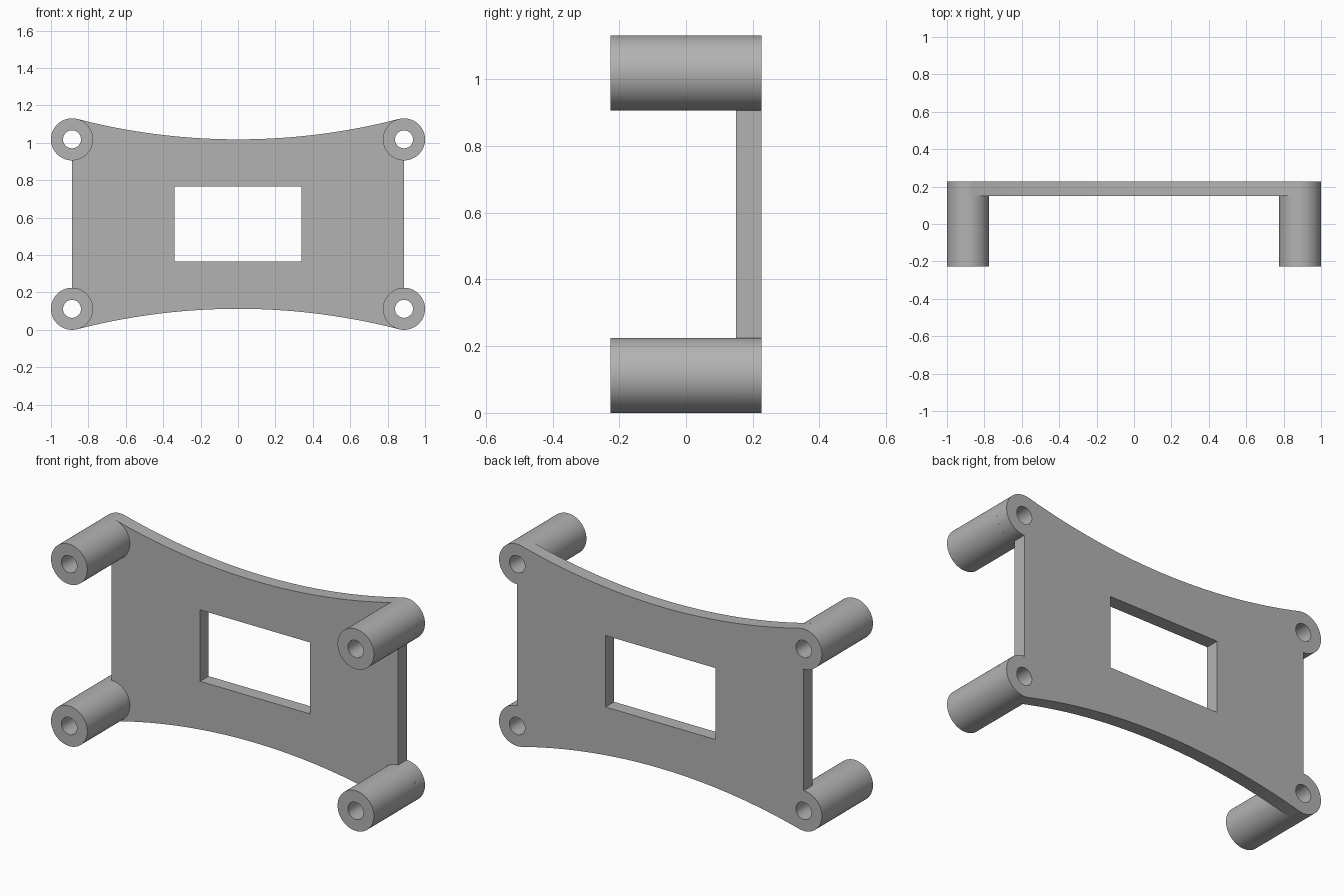
import bpy
import bmesh
from math import sin, cos, pi, atan2, radians

HEIGHT = 1.131
MID = HEIGHT / 2
BOSS_R, HOLE_R = 0.1125, 0.048
BOSS_X = 1 - BOSS_R
BOSS_Z = MID - BOSS_R                  # distance of boss centres from mid height
FRONT, PLATE_FRONT, BACK = -0.226, 0.15, 0.226

cube = bpy.data.objects.get("Cube")
if cube:
    bpy.data.objects.remove(cube, do_unlink=True)

grey = bpy.data.materials.new("plain grey")
grey.use_nodes = True
COLOUR = (0.45, 0.45, 0.45, 1)
grey.diffuse_color = COLOUR
grey.node_tree.nodes["Principled BSDF"].inputs["Base Color"].default_value = COLOUR


def arc(cx, cz, r, start, end, steps):
    angles = [start + (end - start) * i / steps for i in range(steps + 1)]
    return [(cx + r * cos(a), cz + r * sin(a)) for a in angles]


def circle(cx, cz, r):
    return arc(cx, cz, r, 0, 2 * pi, 64)[:-1]


def extruded_profile(name, loops, y0, y1):
    """Filled flat profile with holes, drawn in x-z and extruded from y0 to y1."""
    curve = bpy.data.curves.new(name, "CURVE")
    curve.dimensions = "2D"
    curve.fill_mode = "BOTH"
    curve.extrude = (y1 - y0) / 2
    for loop in loops:
        spline = curve.splines.new("POLY")
        spline.points.add(len(loop) - 1)
        for point, (x, z) in zip(spline.points, loop):
            point.co = (x, z, 0, 1)
        spline.use_cyclic_u = True
    obj = bpy.data.objects.new(name, curve)
    bpy.context.collection.objects.link(obj)
    obj.location = (0, (y0 + y1) / 2, MID)
    obj.rotation_euler.x = pi / 2
    bpy.ops.object.select_all(action="DESELECT")
    obj.select_set(True)
    bpy.context.view_layer.objects.active = obj
    bpy.ops.object.convert(target="MESH")
    obj = bpy.context.object
    obj.name = name
    # Weld the caps to the walls
    bm = bmesh.new()
    bm.from_mesh(obj.data)
    bmesh.ops.remove_doubles(bm, verts=bm.verts, dist=0.0001)
    bmesh.ops.recalc_face_normals(bm, faces=bm.faces)
    bm.to_mesh(obj.data)
    bm.free()
    obj.data.materials.clear()
    obj.data.materials.append(grey)
    bpy.ops.object.shade_smooth_by_angle(angle=radians(30))
    return obj


# Upper right quarter of the plate: rounded corner, then a tangent concave arc
sweep_r = (BOSS_X ** 2 - BOSS_R ** 2) / (2 * BOSS_R)
tangent = atan2(sweep_r, -BOSS_X)
quarter = arc(BOSS_X, BOSS_Z, BOSS_R, -pi / 2, tangent, 36)
quarter += arc(0, BOSS_Z + sweep_r, sweep_r, tangent - pi, -pi / 2, 20)[1:]
upper = quarter + [(-x, z) for x, z in reversed(quarter[:-1])]
outline = upper + [(x, -z) for x, z in reversed(upper)]

# Plate with the central window and four bolt holes
centres = {f"{v}_{h}": (sx * BOSS_X, sz * BOSS_Z)
           for v, sz in (("upper", 1), ("lower", -1))
           for h, sx in (("left", 1), ("right", -1))}
window = [(-0.34, -0.2), (0.34, -0.2), (0.34, 0.2), (-0.34, 0.2)]
holes = [circle(x, z, HOLE_R) for x, z in centres.values()]
extruded_profile("mounting_plate", [outline, window] + holes, PLATE_FRONT, BACK)

# Tubular standoffs in front of the plate
for corner, (x, z) in centres.items():
    extruded_profile(f"{corner}_standoff",
                     [circle(x, z, BOSS_R), circle(x, z, HOLE_R)],
                     FRONT, PLATE_FRONT)
